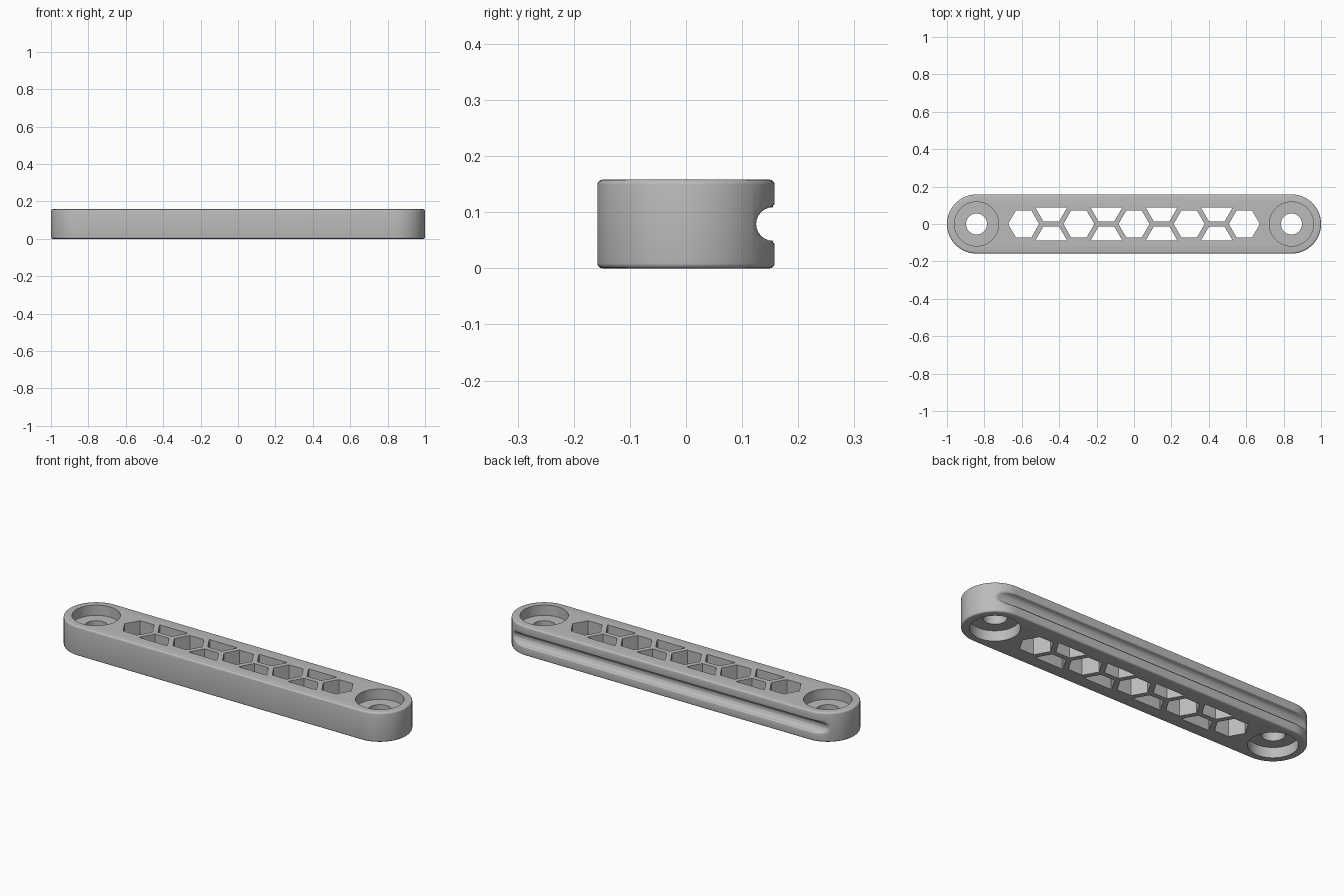
import bpy, bmesh, math

cube = bpy.data.objects.get("Cube")
if cube:
    bpy.data.objects.remove(cube, do_unlink=True)

R = 0.158          # end radius
H = 0.158          # thickness
CX = 1 - R         # bolt hole position

grey = bpy.data.materials.new("plain grey")
grey.use_nodes = True
colour = (0.5, 0.5, 0.5, 1)
grey.diffuse_color = colour
grey.node_tree.nodes["Principled BSDF"].inputs["Base Color"].default_value = colour


def arc(cx, cy, r, a0, a1, n):
    """Points on an arc, both ends included."""
    angles = [math.radians(a0 + (a1 - a0) * i / n) for i in range(n + 1)]
    return [(cx + r * math.cos(a), cy + r * math.sin(a)) for a in angles]


def prism(bm, outline, z0, z1):
    """Add an upright solid with the given outline to a bmesh."""
    face = bm.faces.new([bm.verts.new((x, y, z0)) for x, y in outline])
    out = bmesh.ops.extrude_face_region(bm, geom=[face])
    top = [v for v in out["geom"] if isinstance(v, bmesh.types.BMVert)]
    bmesh.ops.translate(bm, verts=top, vec=(0, 0, z1 - z0))


def make(name, bm, helper=False):
    bmesh.ops.recalc_face_normals(bm, faces=bm.faces)
    mesh = bpy.data.meshes.new(name)
    bm.to_mesh(mesh)
    bm.free()
    mesh.materials.append(grey)
    obj = bpy.data.objects.new(name, mesh)
    bpy.context.collection.objects.link(obj)
    obj.hide_render = helper
    return obj


def cut(target, cutter):
    mod = target.modifiers.new(cutter.name, "BOOLEAN")
    mod.operation = "DIFFERENCE"
    mod.solver = "EXACT"
    mod.object = cutter


# Bar with rounded ends
bm = bmesh.new()
prism(bm, arc(CX, 0, R, -90, 90, 40) + arc(-CX, 0, R, 90, 270, 40), 0, H)
bar = make("link_bar", bm)

# Round groove along the back
bm = bmesh.new()
prism(bm, arc(0, 0, 0.03, 0, 345, 23), -1.1, 1.1)
groove = make("groove_cutter", bm, True)
groove.rotation_euler = (0, math.pi / 2, 0)
groove.location = (0, 0.155, H / 2)
cut(bar, groove)

# Soft outer edges and groove lips
bevel = bar.modifiers.new("soft_edges", "BEVEL")
bevel.width = 0.009
bevel.segments = 4
bevel.limit_method = "ANGLE"
bevel.angle_limit = math.radians(35)
bevel.use_clamp_overlap = False

# Bolt holes with a counterbore on both faces
WEB = 0.024        # half thickness of the web between counterbores
for name, r, spans in (("bolt_hole_cutter", 0.056, [(-0.1, 0.3)]),
                       ("counterbore_cutter", 0.118,
                        [(-0.1, H / 2 - WEB), (H / 2 + WEB, 0.3)])):
    bm = bmesh.new()
    for x in (-CX, CX):
        for z0, z1 in spans:
            prism(bm, arc(x, 0, r, 0, 354, 59), z0, z1)
    cut(bar, make(name, bm, True))

# Honeycomb lightening holes: whole cells in the middle, clipped cells beside
PITCH, CELL, LIMIT = 0.1475, 0.083, 0.088
bm = bmesh.new()
for i in range(-4, 5):
    rows = [0] if i % 2 == 0 else [-0.085, 0.085]
    for y in rows:
        hexagon = arc(i * PITCH, y, CELL, 0, 300, 5)
        if y:
            low = CELL * math.sin(math.pi / 3)
            s = 1 if y > 0 else -1
            x, inner = i * PITCH, s * (abs(y) - low)
            half = CELL - (LIMIT - abs(y)) / math.sqrt(3)
            hexagon = [(x - CELL / 2, inner), (x + CELL / 2, inner),
                       (x + CELL, y), (x + half, s * LIMIT),
                       (x - half, s * LIMIT), (x - CELL, y)]
        prism(bm, hexagon, -0.1, 0.3)
cut(bar, make("honeycomb_cutter", bm, True))

# Bake the modifiers, drop the cutters and shade
bpy.context.view_layer.update()
depsgraph = bpy.context.evaluated_depsgraph_get()
bar_mesh = bpy.data.meshes.new_from_object(bar.evaluated_get(depsgraph))
bar.modifiers.clear()
bar.data = bar_mesh
for obj in [o for o in bpy.data.objects if o.name.endswith("_cutter")]:
    bpy.data.objects.remove(obj, do_unlink=True)
bpy.ops.object.select_all(action="DESELECT")
bar.select_set(True)
bpy.context.view_layer.objects.active = bar
bpy.ops.object.shade_smooth_by_angle(angle=math.radians(30))
